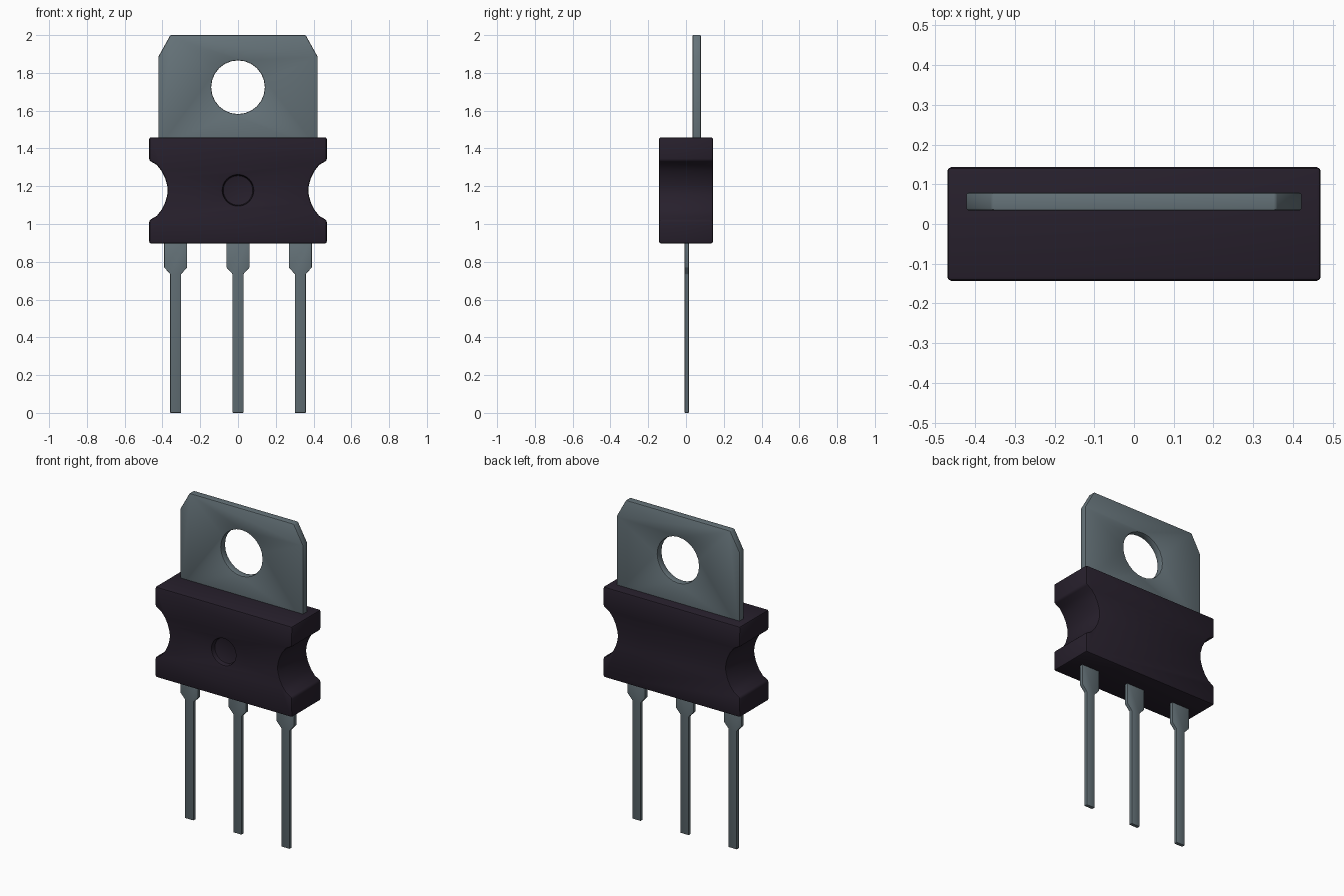
import bpy, bmesh
from math import sin, cos, pi, radians

if "Cube" in bpy.data.objects:
    bpy.data.objects.remove(bpy.data.objects["Cube"])


def material(name, rgb):
    m = bpy.data.materials.new(name)
    m.diffuse_color = (*rgb, 1)
    m.use_nodes = True
    m.node_tree.nodes["Principled BSDF"].inputs["Base Color"].default_value = m.diffuse_color
    return m


plastic = material("dark_plastic", (0.02, 0.014, 0.025))
metal = material("grey_metal", (0.13, 0.17, 0.19))


def prism(name, outline, y0, y1, mat=None):
    """Extrude an x-z outline from y0 to y1."""
    bm = bmesh.new()
    face = bm.faces.new([bm.verts.new((x, y0, z)) for x, z in outline])
    new = bmesh.ops.extrude_face_region(bm, geom=[face])["geom"]
    bmesh.ops.translate(bm, vec=(0, y1 - y0, 0),
                        verts=[v for v in new if isinstance(v, bmesh.types.BMVert)])
    bmesh.ops.recalc_face_normals(bm, faces=bm.faces)
    me = bpy.data.meshes.new(name)
    bm.to_mesh(me)
    bm.free()
    ob = bpy.data.objects.new(name, me)
    bpy.context.collection.objects.link(ob)
    if mat:
        me.materials.append(mat)
    return ob


def mirrored(half, cx=0):
    """Close a right-hand half outline by mirroring it about x = cx."""
    return [(cx + x, z) for x, z in half] + [(cx - x, z) for x, z in reversed(half)]


def circle(z, r, n):
    return [(r * cos(2 * pi * i / n), z + r * sin(2 * pi * i / n)) for i in range(n)]


def finish(ob, bevel, segments, cutter=None):
    """Cut, round the edges and smooth."""
    bpy.ops.object.select_all(action='DESELECT')
    bpy.context.view_layer.objects.active = ob
    ob.select_set(True)
    if cutter:
        cutter.hide_render = True
        cut = ob.modifiers.new("cut", 'BOOLEAN')
        cut.operation = 'DIFFERENCE'
        cut.solver = 'EXACT'
        cut.object = cutter
        bpy.ops.object.modifier_apply(modifier="cut")
        bpy.data.objects.remove(cutter)
    b = ob.modifiers.new("bevel", 'BEVEL')
    b.width = bevel
    b.segments = segments
    b.limit_method = 'ANGLE'
    b.angle_limit = radians(32)
    bpy.ops.object.modifier_apply(modifier="bevel")
    bpy.ops.object.shade_smooth_by_angle(angle=radians(35))


# Plastic body with scooped sides and a round front recess
MID = 1.178
lower = [(0.47, 0.897), (0.47, 1.02), (0.43, 1.043), (0.405, 1.075),
         (0.386, 1.113), (0.375, 1.152)]
upper = [(x, 2 * MID - z) for x, z in reversed(lower)]
body = prism("body", mirrored(lower + [(0.372, MID)] + upper), -0.143, 0.143, plastic)
finish(body, 0.01, 2, prism("recess_cutter", circle(MID, 0.081, 32), -0.3, -0.113))

# Metal mounting tab with clipped corners and a screw hole
tab = prism("mounting_tab",
            mirrored([(0.422, 1.40), (0.422, 1.885), (0.358, 2.0)]), 0.034, 0.079, metal)
finish(tab, 0.006, 2, prism("hole_cutter", circle(1.724, 0.142, 24), -0.3, 0.3))

# Three stepped leads
for name, cx in (("left_lead", -0.33), ("middle_lead", 0), ("right_lead", 0.33)):
    lead = prism(name, mirrored([(0.029, 0), (0.029, 0.735), (0.061, 0.77), (0.061, 0.93)], cx),
                 -0.007, 0.015, metal)
    finish(lead, 0.003, 2)
